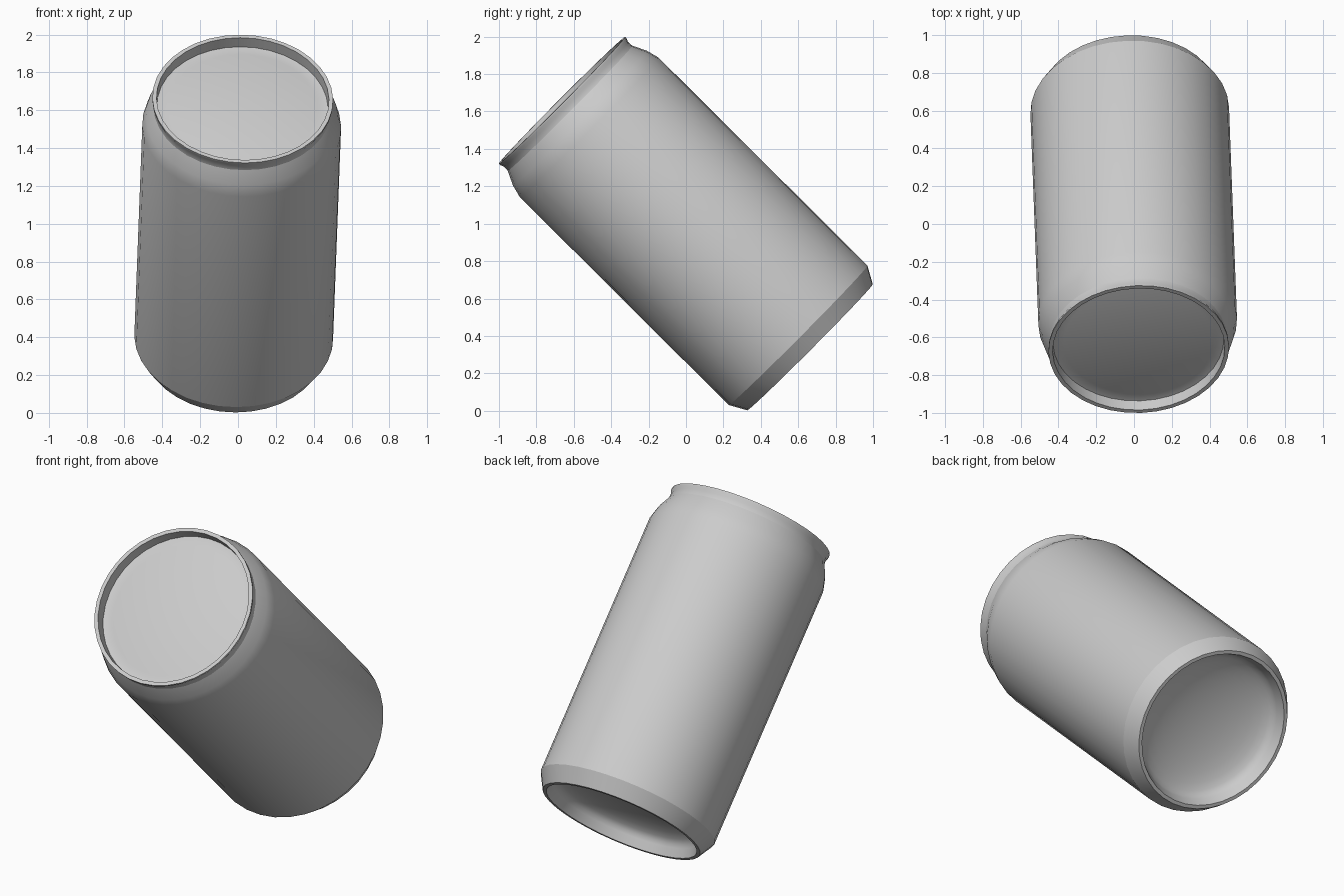
import bpy, bmesh, math
from mathutils import Vector, Matrix

if "Cube" in bpy.data.objects:
    bpy.data.objects.remove(bpy.data.objects["Cube"])

SIDES = 36
BOTTOM = Vector((-0.025, 0.663, 0.34))
TOP = Vector((0.025, -0.663, 1.66))
AXIS = TOP - BOTTOM
H = AXIS.length
TILT = Matrix.Translation(BOTTOM) @ AXIS.to_track_quat('Z', 'Y').to_matrix().to_4x4()

metal = bpy.data.materials.new("grey metal")
metal.use_nodes = True
GREY = (0.6, 0.6, 0.6, 1)
metal.diffuse_color = GREY
metal.node_tree.nodes["Principled BSDF"].inputs["Base Color"].default_value = GREY


def lathe(name, profile, angle=28):
    """Turn a (radius, height) profile around the can's tilted axis.
    Profiles run so that the surface faces outwards."""
    bm = bmesh.new()
    verts = [bm.verts.new((r, 0, z)) for r, z in profile]
    edges = [bm.edges.new(pair) for pair in zip(verts, verts[1:])]
    bmesh.ops.spin(bm, geom=verts + edges, cent=(0, 0, 0), axis=(0, 0, 1),
                   angle=math.tau, steps=SIDES, use_duplicate=False)
    bmesh.ops.remove_doubles(bm, verts=bm.verts, dist=0.0005)
    # orient faces to the right-hand side of the profile direction
    bm.normal_update()
    bm.faces.ensure_lookup_table()
    f = bm.faces[0]
    (r0, z0), (r1, z1) = profile[0], profile[1]
    c = f.calc_center_median()
    radial = Vector((c.x, c.y, 0)).normalized()
    wanted = radial * (z1 - z0) + Vector((0, 0, r0 - r1))
    if f.normal.dot(wanted) < 0:
        bmesh.ops.reverse_faces(bm, faces=bm.faces)
    mesh = bpy.data.meshes.new(name)
    bm.to_mesh(mesh)
    bm.free()
    mesh.materials.append(metal)
    obj = bpy.data.objects.new(name, mesh)
    bpy.context.collection.objects.link(obj)
    obj.matrix_world = TILT
    bpy.ops.object.select_all(action='DESELECT')
    obj.select_set(True)
    bpy.context.view_layer.objects.active = obj
    bpy.ops.object.shade_smooth_by_angle(angle=math.radians(angle))
    return obj


# Straight wall and tapering shoulder
lathe("can_wall", [(0.526, 0.09), (0.526, H - 0.205), (0.508, H - 0.135),
                   (0.472, H - 0.06)])

# Rolled rim with its inner wall
lathe("top_rim", [(0.472, H - 0.06), (0.47, H - 0.03), (0.478, H - 0.012),
                  (0.478, H), (0.456, H), (0.453, H - 0.065)])

# Recessed lid with a shallow panel
lathe("lid", [(0.453, H - 0.065), (0.415, H - 0.068), (0.395, H - 0.063),
              (0, H - 0.063)])

# Bevelled foot and its inner wall
lathe("foot", [(0.435, 0.05), (0.455, 0), (0.476, 0), (0.526, 0.09)], angle=25)

# Hollow dome under the can
DEPTH = 0.16
dome = [(0.435 * math.sin(t), 0.05 + (DEPTH - 0.05) * math.cos(t))
        for t in [i / 8 * math.pi / 2 for i in range(9)]]
lathe("bottom_dome", dome, angle=40)
